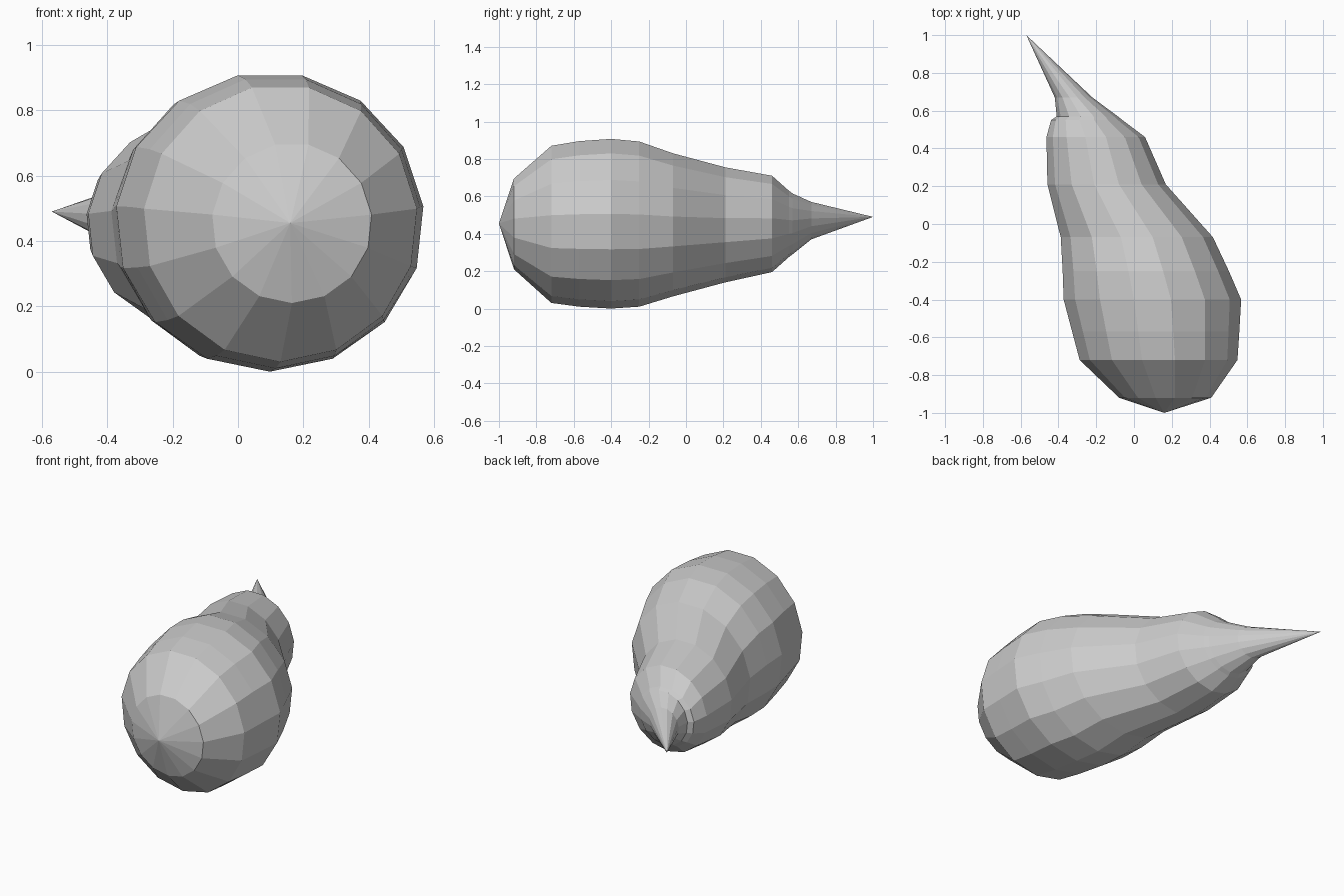
import bpy, bmesh
from math import cos, sin, radians

cube = bpy.data.objects.get("Cube")
if cube:
    bpy.data.objects.remove(cube)

SIDES = 15

# Cross-sections along the body: y, left x, right x, bottom z, top z
sections = [
    (-0.92, -0.08, 0.41, 0.21, 0.695),
    (-0.72, -0.29, 0.55, 0.03, 0.87),
    (-0.57, -0.33, 0.56, 0.01, 0.895),
    (-0.40, -0.375, 0.57, 0.0, 0.907),
    (-0.25, -0.38, 0.505, 0.01, 0.893),
    (-0.07, -0.39, 0.42, 0.065, 0.83),
    (0.21, -0.46, 0.17, 0.14, 0.755),
    (0.46, -0.465, 0.06, 0.195, 0.71),
    (0.55, -0.44, -0.06, 0.275, 0.63),
    (0.57, -0.41, -0.085, 0.29, 0.615),
    (0.67, -0.42, -0.22, 0.37, 0.57),
]
front_tip = (0.16, -1.0, 0.455)
back_tip = (-0.57, 1.0, 0.49)


def add_ring(bm, y, x0, x1, z0, z1):
    """Faceted oval with a corner at the bottom and a flat at the top."""
    rx = (x1 - x0) / 2
    rz = (z1 - z0) / (1 + cos(radians(180 / SIDES)))
    verts = []
    for i in range(SIDES):
        a = radians(-90 + 360 * i / SIDES)
        verts.append(bm.verts.new(((x0 + x1) / 2 + rx * cos(a), y, z0 + rz + rz * sin(a))))
    return verts


# Body: rings bridged from the blunt end to the spike
bm = bmesh.new()
rings = [add_ring(bm, *s) for s in sections]
first, last = bm.verts.new(front_tip), bm.verts.new(back_tip)
for i in range(SIDES):
    j = (i + 1) % SIDES
    for a, b in zip(rings, rings[1:]):
        bm.faces.new((a[i], a[j], b[j], b[i]))
    bm.faces.new((first, rings[0][j], rings[0][i]))
    bm.faces.new((last, rings[-1][i], rings[-1][j]))
bmesh.ops.recalc_face_normals(bm, faces=bm.faces)

mesh = bpy.data.meshes.new("body")
bm.to_mesh(mesh)
bm.free()
body = bpy.data.objects.new("body", mesh)
bpy.context.collection.objects.link(body)

# Plain grey surface
grey = bpy.data.materials.new("light grey")
grey.use_nodes = True
colour = (0.6, 0.6, 0.6, 1)
grey.diffuse_color = colour
grey.node_tree.nodes["Principled BSDF"].inputs["Base Color"].default_value = colour
mesh.materials.append(grey)
